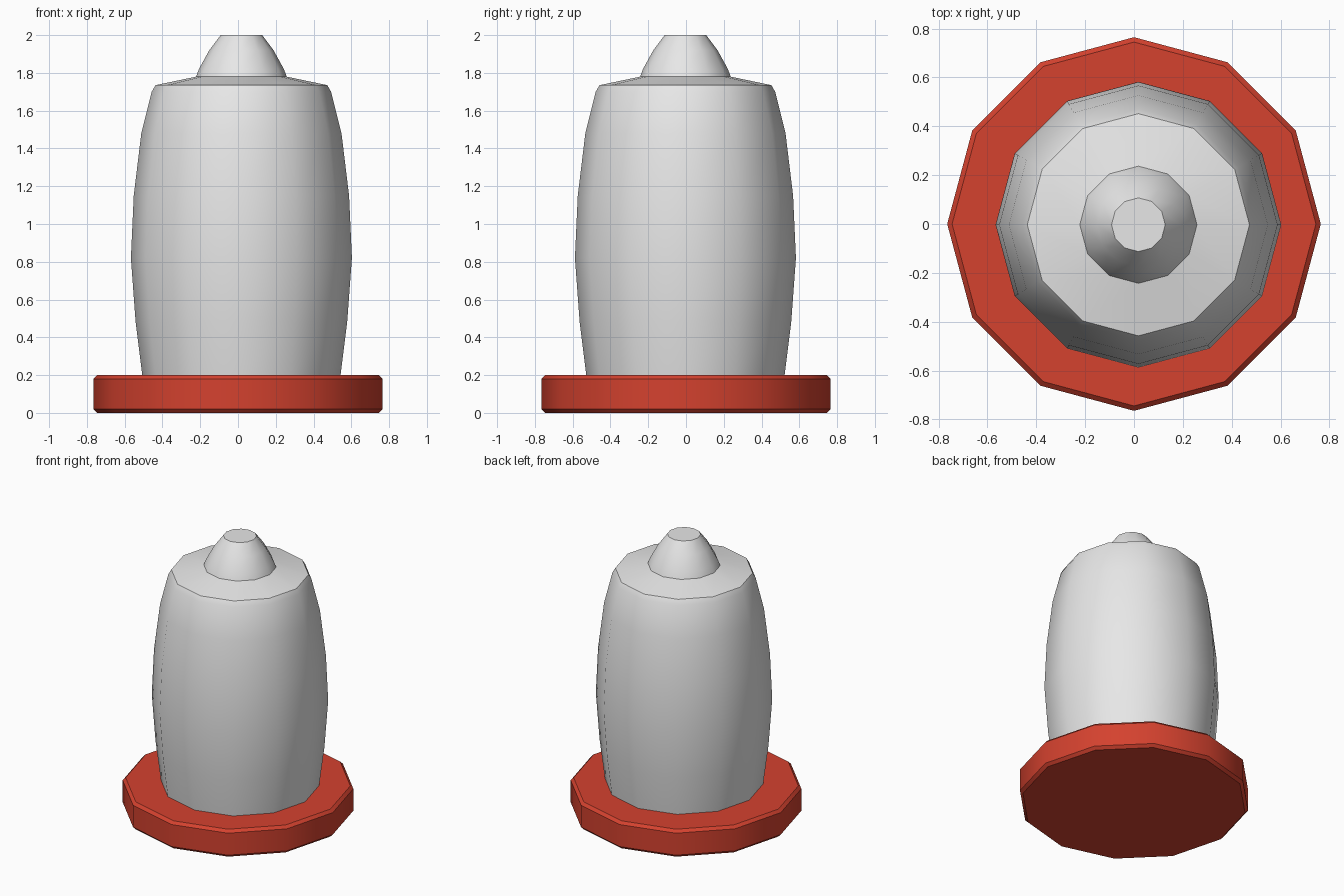
import bpy, bmesh, math

cube = bpy.data.objects.get("Cube")
if cube:
    bpy.data.objects.remove(cube, do_unlink=True)

SIDES = 12


def material(name, colour):
    mat = bpy.data.materials.new(name)
    mat.use_nodes = True
    mat.diffuse_color = (*colour, 1)
    mat.node_tree.nodes["Principled BSDF"].inputs["Base Color"].default_value = (*colour, 1)
    return mat


def lathe(name, profile, mat, location=(0, 0, 0)):
    """Closed twelve-sided turned shape from (radius, height) points."""
    bm = bmesh.new()
    rings = []
    for r, z in profile:
        angles = [math.tau * i / SIDES for i in range(SIDES)]
        rings.append([bm.verts.new((r * math.cos(a), r * math.sin(a), z)) for a in angles])
    for low, high in zip(rings, rings[1:]):
        for i in range(SIDES):
            j = (i + 1) % SIDES
            bm.faces.new((low[i], low[j], high[j], high[i]))
    bm.faces.new(rings[0][::-1])
    bm.faces.new(rings[-1])
    mesh = bpy.data.meshes.new(name)
    bm.to_mesh(mesh)
    bm.free()
    mesh.materials.append(mat)
    obj = bpy.data.objects.new(name, mesh)
    obj.location = location
    bpy.context.collection.objects.link(obj)
    bpy.ops.object.select_all(action='DESELECT')
    obj.select_set(True)
    bpy.context.view_layer.objects.active = obj
    bpy.ops.object.shade_smooth_by_angle(angle=math.radians(40))
    return obj


red = material("red", (0.66, 0.054, 0.028))
grey = material("light grey", (0.8, 0.8, 0.8))

# Wide base disc with chamfered rims
lathe("base", [(0.745, 0), (0.765, 0.02), (0.765, 0.18), (0.745, 0.2)], red)

# Barrel-shaped body with sloping shoulder and domed tip
body_profile = [
    (0.51, 0.1), (0.525, 0.2), (0.56, 0.48), (0.585, 0.82), (0.57, 1.15),
    (0.53, 1.48), (0.475, 1.70), (0.455, 1.735),
    (0.24, 1.78), (0.225, 1.82), (0.17, 1.92), (0.11, 2.0),
]
lathe("body", body_profile, grey, (0.018, -0.003, 0))
